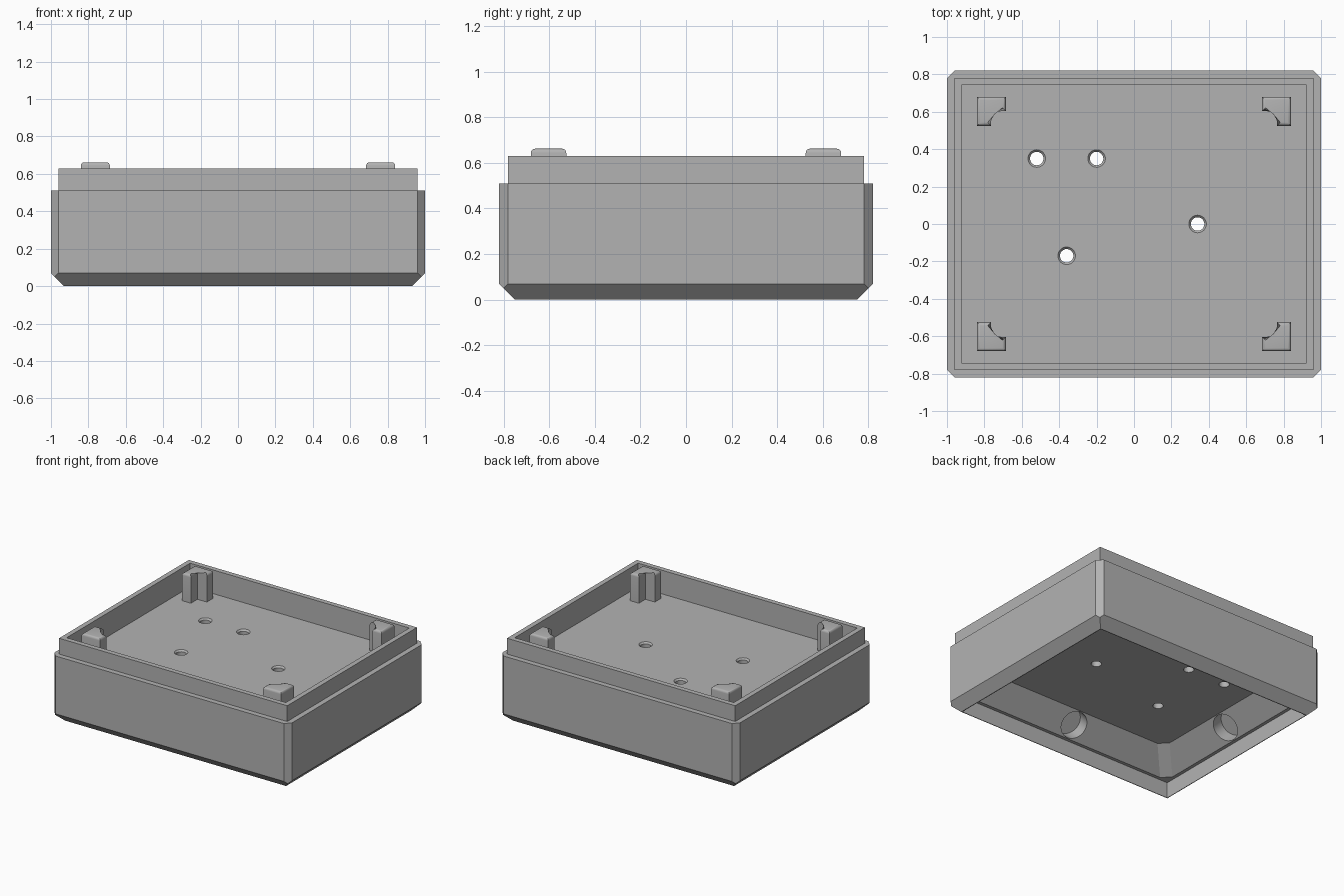
import bpy, bmesh, math
from mathutils import Matrix, Vector

default = bpy.data.objects.get("Cube")
if default:
    bpy.data.objects.remove(default, do_unlink=True)

grey = bpy.data.materials.new("plain grey")
grey.use_nodes = True
grey.diffuse_color = (0.45, 0.45, 0.45, 1)
grey.node_tree.nodes["Principled BSDF"].inputs["Base Color"].default_value = (0.45, 0.45, 0.45, 1)


def finish(bm, name):
    bmesh.ops.remove_doubles(bm, verts=bm.verts, dist=0.0001)
    bmesh.ops.recalc_face_normals(bm, faces=bm.faces)
    mesh = bpy.data.meshes.new(name)
    bm.to_mesh(mesh)
    bm.free()
    mesh.materials.append(grey)
    obj = bpy.data.objects.new(name, mesh)
    bpy.context.collection.objects.link(obj)
    return obj


def activate(obj):
    bpy.ops.object.select_all(action='DESELECT')
    obj.select_set(True)
    bpy.context.view_layer.objects.active = obj


def loft(bm, rings):
    """Skin a list of equally long point rings and cap both ends."""
    loops = [[bm.verts.new(p) for p in ring] for ring in rings]
    n = len(loops[0])
    for a, b in zip(loops, loops[1:]):
        for i in range(n):
            j = (i + 1) % n
            bm.faces.new((a[i], a[j], b[j], b[i]))
    bm.faces.new(loops[0][::-1])
    bm.faces.new(loops[-1])


def box_ring(x, y, z, c):
    """Rectangle of half sizes x, y with corners cut by c."""
    quarter = [(x, y - c), (x - c, y)]
    pts = quarter + [(-u, v) for u, v in quarter[::-1]]
    pts += [(-u, -v) for u, v in quarter] + [(u, -v) for u, v in quarter[::-1]]
    return [(u, v, z) for u, v in pts]


def circle(r, z, n=32):
    return [Vector((r * math.cos(t * math.tau / n), r * math.sin(t * math.tau / n), z))
            for t in range(n)]


# Body: one skin from the underside ceiling, around the walls, to the tray floor
FLOOR, CEILING = 0.45, 0.27
bm = bmesh.new()
loft(bm, [box_ring(*s) for s in (
    (0.75, 0.57, CEILING, 0.06),   # ceiling below the floor
    (0.90, 0.72, 0.12, 0.06),      # sloped inner walls
    (0.925, 0.745, 0.12, 0),       # ledge
    (0.925, 0.745, 0, 0),          # bottom recess
    (0.93, 0.75, 0, 0),            # thin bottom rim
    (0.98, 0.80, 0.05, 0),         # outer bottom chamfer
    (1.00, 0.82, 0.07, 0.04),
    (1.00, 0.82, 0.51, 0.04),      # outer walls
    (0.96, 0.78, 0.51, 0),         # shoulder
    (0.96, 0.78, 0.63, 0),         # raised lip
    (0.922, 0.742, 0.63, 0),
    (0.922, 0.742, FLOOR, 0))])    # tray cavity
body = finish(bm, "box_body")

# Cutters: countersunk screw holes and round pockets in the sloped walls
bm = bmesh.new()
for x, y in ((-0.52, 0.35), (-0.2, 0.35), (0.34, 0), (-0.36, -0.17)):
    rings = [circle(0.036, CEILING - 0.05), circle(0.036, FLOOR - 0.012),
             circle(0.047, FLOOR), circle(0.047, FLOOR + 0.03)]
    loft(bm, [[p + Vector((x, y, 0)) for p in r] for r in rings])
for k in range(4):
    turn = Matrix.Rotation(k * math.pi / 2, 4, 'Z')
    reach = 0.825 if k % 2 == 0 else 0.645
    place = turn @ Matrix.Translation((reach, 0, 0.195)) @ Matrix.Rotation(math.pi / 4, 4, 'Y')
    loft(bm, [[place @ p for p in circle(0.1, z)] for z in (-0.1, 0.1)])
cutter = finish(bm, "hole_cutter")
cutter.hide_render = True

activate(body)
cut = body.modifiers.new("holes", 'BOOLEAN')
cut.operation = 'DIFFERENCE'
cut.solver = 'EXACT'
cut.object = cutter
bpy.ops.object.modifier_apply(modifier=cut.name)
bpy.data.objects.remove(cutter, do_unlink=True)
bpy.ops.object.shade_smooth_by_angle(angle=math.radians(25))

# Corner posts: L-shaped, with rounded top edges
X, Y, LONG, THICK, TOP = 0.84, 0.68, 0.155, 0.076, 0.662
profile = [(X, Y), (X - LONG, Y), (X - LONG, Y - THICK), (X - THICK, Y - THICK),
           (X - THICK, Y - LONG), (X, Y - LONG)]
for side, sx in (("left", 1), ("right", -1)):
    for end, sy in (("front", -1), ("back", 1)):
        bm = bmesh.new()
        loft(bm, [[(sx * x, sy * y, z) for x, y in profile] for z in (FLOOR - 0.01, TOP)])
        rim = [e for e in bm.edges if all(v.co.z > TOP - 0.001 for v in e.verts)]
        bmesh.ops.bevel(bm, geom=rim, offset=0.018, segments=4, profile=0.5, affect='EDGES')
        post = finish(bm, f"{end}_{side}_post")
        activate(post)
        bpy.ops.object.shade_smooth_by_angle(angle=math.radians(35))
